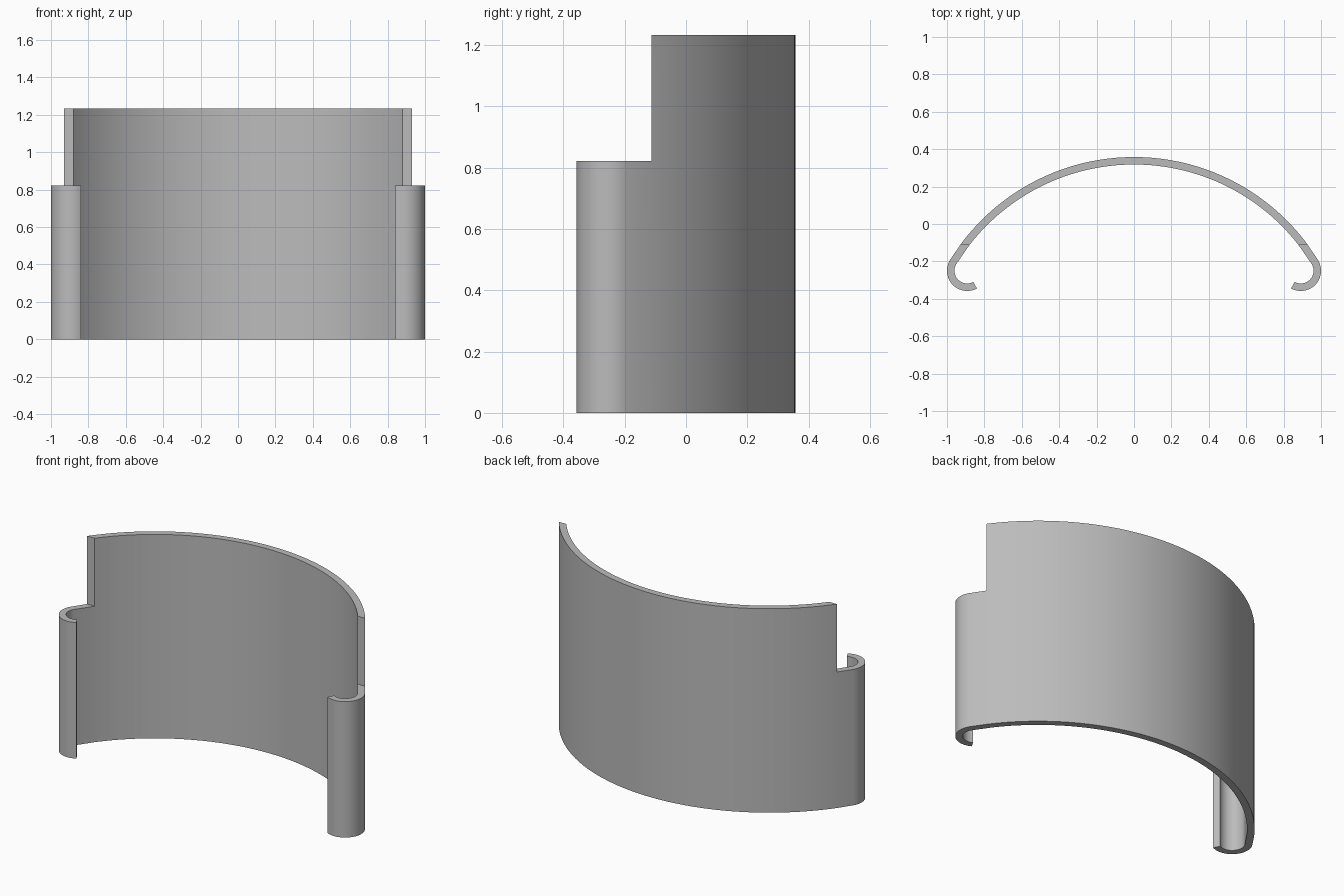
import bpy, bmesh
from math import sin, cos, asin, radians, pi

cube = bpy.data.objects.get("Cube")
if cube:
    bpy.data.objects.remove(cube)

WALL = 0.04                       # wall thickness
R, CY = 1.154, -0.796             # main arc: outer radius and centre
HR, HX, HY = 0.108, 0.892, -0.25  # hook: outer radius and centre
STEP_Y = -0.113                   # the tall part lies behind this line
LOW, HIGH = 0.822, 1.233
TANGENT = radians(31.5)           # where the hook leaves the main arc
HOOK_END = radians(-119)


def arc(cx, cy, r, a):
    return (cx + r * cos(a), cy + r * sin(a))


def wall_pair(a_out, a_in):
    return arc(0, CY, R, a_out), arc(0, CY, R - WALL, a_in)


# Right-hand half of the section: pairs of outer and inner points
half = []
HOOK_STEPS, ARC_STEPS = 24, 32
for i in range(HOOK_STEPS):
    a = HOOK_END + (TANGENT - HOOK_END) * i / HOOK_STEPS
    half.append((arc(HX, HY, HR, a), arc(HX, HY, HR - WALL, a)))
half.append(wall_pair(TANGENT, TANGENT))
step_index = len(half)
cut_out = asin((STEP_Y - CY) / R)
cut_in = asin((STEP_Y - CY) / (R - WALL))
for i in range(ARC_STEPS + 1):
    t = i / ARC_STEPS
    half.append(wall_pair(cut_out + (pi / 2 - cut_out) * t,
                          cut_in + (pi / 2 - cut_in) * t))

# Mirror the half to the other side
mirrored = [((-o[0], o[1]), (-n[0], n[1])) for o, n in reversed(half[:-1])]
section = half + mirrored
last = len(section) - 1

# Raise the section: low at the hooks, tall along the back
bm = bmesh.new()
levels = [[[bm.verts.new((x, y, z)) for x, y in pair] for pair in section]
          for z in (0, LOW, HIGH)]


def strip(low, high, first, end):
    """Closed side walls between two levels, from one column to another."""
    for i in range(first, end):
        for s in (0, 1):
            bm.faces.new((low[i][s], low[i + 1][s], high[i + 1][s], high[i][s]))
    for i in (first, end):
        bm.faces.new((low[i][0], low[i][1], high[i][1], high[i][0]))


def cap(level, columns):
    for i in columns:
        bm.faces.new((level[i][0], level[i + 1][0], level[i + 1][1], level[i][1]))


ground, shoulder, rim = levels
tall = range(step_index, last - step_index)
strip(ground, shoulder, 0, last)
strip(shoulder, rim, step_index, last - step_index)
cap(ground, range(last))
cap(shoulder, [i for i in range(last) if i not in tall])
cap(rim, tall)
bmesh.ops.delete(bm, geom=[v for v in bm.verts if not v.link_faces], context='VERTS')
bmesh.ops.recalc_face_normals(bm, faces=bm.faces)

mesh = bpy.data.meshes.new("curved_clip_wall")
bm.to_mesh(mesh)
bm.free()
wall = bpy.data.objects.new("curved_clip_wall", mesh)
bpy.context.collection.objects.link(wall)

# Plain grey
grey = bpy.data.materials.new("plain_grey")
grey.use_nodes = True
colour = (0.5, 0.5, 0.5, 1)
grey.diffuse_color = colour
grey.node_tree.nodes["Principled BSDF"].inputs["Base Color"].default_value = colour
mesh.materials.append(grey)

bpy.context.view_layer.objects.active = wall
wall.select_set(True)
bpy.ops.object.shade_smooth_by_angle(angle=radians(30))
